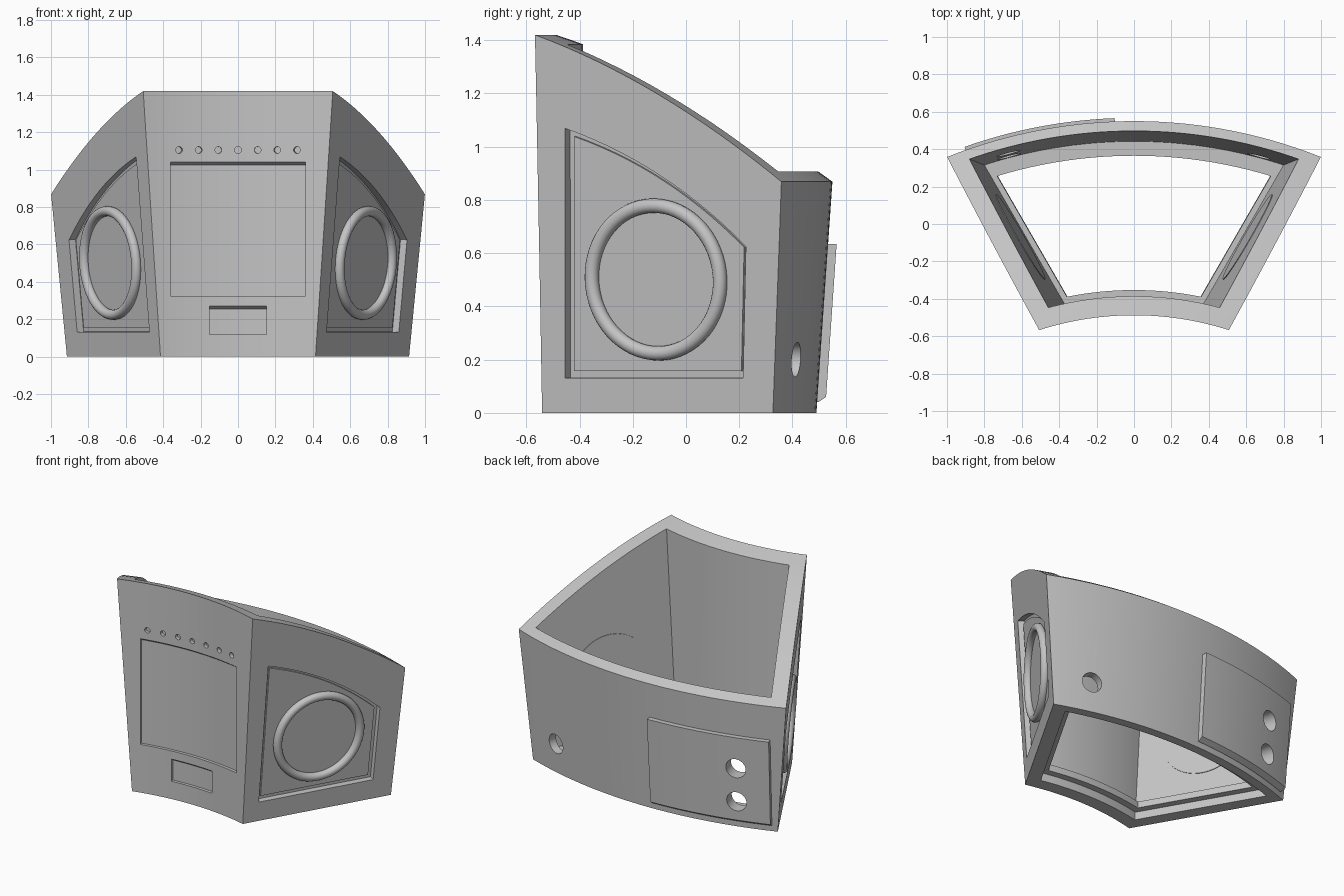
import bpy, bmesh, math
from mathutils import Matrix, Vector

if "Cube" in bpy.data.objects:
    bpy.data.objects.remove(bpy.data.objects["Cube"])

CY = -2.15                      # y of the shared arc centre
R_FRONT, R_BACK, FLARE = 1.662, 2.64, 0.069
N = Vector((0.866, -0.5, -0.066)).normalized()   # outward normal of the +x side
SIDE_POINT = Vector((0.695, -0.12, 0.5))

grey = bpy.data.materials.new("plain grey")
grey.use_nodes = True
grey.diffuse_color = (0.55, 0.55, 0.55, 1)
grey.node_tree.nodes["Principled BSDF"].inputs["Base Color"].default_value = (0.55, 0.55, 0.55, 1)


def finish(bm, name):
    bmesh.ops.recalc_face_normals(bm, faces=bm.faces)
    mesh = bpy.data.meshes.new(name)
    bm.to_mesh(mesh)
    bm.free()
    mesh.materials.append(grey)
    ob = bpy.data.objects.new(name, mesh)
    bpy.context.collection.objects.link(ob)
    return ob


def activate(ob):
    bpy.ops.object.select_all(action='DESELECT')
    ob.select_set(True)
    bpy.context.view_layer.objects.active = ob


def smooth(ob):
    activate(ob)
    bpy.ops.object.shade_smooth_by_angle(angle=math.radians(30))


def sector(name, profile, a0=-0.5, a1=0.5, inset=None, segs=40):
    """Sweep an (r, z) outline about the arc centre; trim to the inset side planes."""
    bm = bmesh.new()
    rings = []
    for i in range(segs + 1):
        a = a0 + (a1 - a0) * i / segs
        rings.append([bm.verts.new((r * math.sin(a), CY + r * math.cos(a), z)) for r, z in profile])
    n = len(profile)
    for p, q in zip(rings, rings[1:]):
        for k in range(n):
            bm.faces.new((p[k], p[(k + 1) % n], q[(k + 1) % n], q[k]))
    bm.faces.new(rings[0])
    bm.faces.new(rings[-1])
    if inset is not None:
        for s in (1, -1):
            point = SIDE_POINT - N * inset
            flip = Vector((s, 1, 1))
            cut = bmesh.ops.bisect_plane(bm, geom=bm.verts[:] + bm.edges[:] + bm.faces[:],
                                         plane_co=point * flip, plane_no=N * flip, clear_outer=True)
            edges = [e for e in cut["geom_cut"] if isinstance(e, bmesh.types.BMEdge)]
            bmesh.ops.contextual_create(bm, geom=edges)
    return finish(bm, name)


def prism(name, outline, w0, w1, matrix):
    bm = bmesh.new()
    low = [bm.verts.new(matrix @ Vector((u, v, w0))) for u, v in outline]
    high = [bm.verts.new(matrix @ Vector((u, v, w1))) for u, v in outline]
    bm.faces.new(low)
    bm.faces.new(high)
    for k in range(len(low)):
        j = (k + 1) % len(low)
        bm.faces.new((low[k], low[j], high[j], high[k]))
    return finish(bm, name)


def circle(radius, count=48):
    return [(radius * math.cos(t * math.tau / count), radius * math.sin(t * math.tau / count))
            for t in range(count)]


def radial(a, r, z):
    """Frame whose local z points outward along the radius at angle a."""
    out = Vector((math.sin(a), math.cos(a), 0))
    along = Vector((math.cos(a), -math.sin(a), 0))
    m = Matrix((along, Vector((0, 0, 1)), out)).transposed().to_4x4()
    return Matrix.Translation(out * r + Vector((0, CY, z))) @ m


def carve(ob, cutters):
    for cutter in cutters:
        mod = ob.modifiers.new("cut", 'BOOLEAN')
        mod.operation, mod.solver, mod.object = 'DIFFERENCE', 'EXACT', cutter
        activate(ob)
        bpy.ops.object.modifier_apply(modifier=mod.name)
        bpy.data.objects.remove(cutter)


def back(z):
    return R_BACK + FLARE * z


# Body: curved block with a sloping, gently arched top
top = []
for i in range(17):
    t = (back(0.87) - R_FRONT) * (1 - i / 16)
    top.append((R_FRONT + t, 1.42 - 0.33 * t - 0.194 * t * t))
body = sector("cabinet_shell", [(R_FRONT, 0), (R_BACK, 0)] + top, inset=0)

# Hollow interior, bottom opening and the stepped ledge
cutters = [
    sector("hollow", [(R_FRONT + 0.102, 0.1), (back(0.1) - 0.055, 0.1),
                      (back(2) - 0.055, 2), (R_FRONT + 0.102, 2)], inset=0.1),
    sector("opening", [(R_FRONT + 0.135, -0.5), (R_BACK - 0.125, -0.5),
                       (R_BACK - 0.125, 0.5), (R_FRONT + 0.135, 0.5)], inset=0.13),
    sector("rebate", [(R_FRONT + 0.09, -0.5), (R_BACK - 0.06, -0.5),
                      (R_BACK - 0.06, 0.055), (R_FRONT + 0.09, 0.055)], inset=0.085),
]

# Front screen recess, slot and row of small holes
for half, z0, z1 in ((0.36, 0.325, 1.04), (0.152, 0.12, 0.27)):
    a = math.asin(half / R_FRONT)
    cutters.append(sector("front_recess", [(1.6, z0), (R_FRONT + 0.02, z0),
                                           (R_FRONT + 0.02, z1 - 0.015), (1.6, z1 + 0.046)], -a, a, segs=18))
for i in range(-3, 4):
    a = math.asin(0.105 * i / R_FRONT)
    cutters.append(prism("button_hole", circle(0.018, 20), -0.1, 0.025, radial(a, R_FRONT, 1.105)))

# Side pockets, their raised plates, discs and rings
start, end = Vector((-0.365, 0.57)), Vector((0.403, 0.125))
arch = []
for i in range(15):
    t = i / 14
    p = end.lerp(start, t) + Vector((0.5, 0.866)) * 0.2 * t * (1 - t)
    arch.append((p.x, p.y))
pocket = [(-0.40, -0.37), (0.372, -0.37)] + arch
inner = [(u * 0.94, v * 0.94 + 0.002) for u, v in pocket]
U = Vector((0.5, 0.866, 0)).normalized()
frame = Matrix.Translation(SIDE_POINT) @ Matrix((U, N.cross(U), N)).transposed().to_4x4()
for side, s in (("left", 1), ("right", -1)):
    m = Matrix.Diagonal((s, 1, 1, 1)) @ frame
    cutters.append(prism("pocket", pocket, -0.04, 0.1, m))
    prism(side + "_speaker_plate", inner, -0.05, -0.028, m)
    smooth(prism(side + "_speaker_disc", circle(0.262, 64), -0.104, -0.024, m))
    bm = bmesh.new()
    rings = []
    for u, v in circle(1, 64):
        rings.append([bm.verts.new(m @ Vector((u * (0.278 + c), v * (0.278 + c), d - 0.014)))
                      for c, d in circle(0.027, 16)])
    for p, q in zip(rings, rings[1:] + rings[:1]):
        for k in range(16):
            j = (k + 1) % 16
            bm.faces.new((p[k], p[j], q[j], q[k]))
    smooth(finish(bm, side + "_speaker_ring"))

# Rear connector plate with a chamfered lower edge
plate = sector("rear_plate", [(back(0.04) - 0.01, 0.04), (back(0.04) + 0.005, 0.04), (back(0.06) + 0.034, 0.06),
                              (back(0.635) + 0.034, 0.635), (back(0.635) - 0.01, 0.635)], -0.34, -0.038, segs=14)


# Round holes through the back
def port(a, z):
    return prism("port", circle(0.065, 32), -0.2, 0.2, radial(a, back(z), z))


ports = ((0.26, 0.2), (-0.26, 0.19), (-0.26, 0.42))
carve(body, cutters + [port(a, z) for a, z in ports])
carve(plate, [port(a, z) for a, z in ports[1:]])
smooth(body)
smooth(plate)
